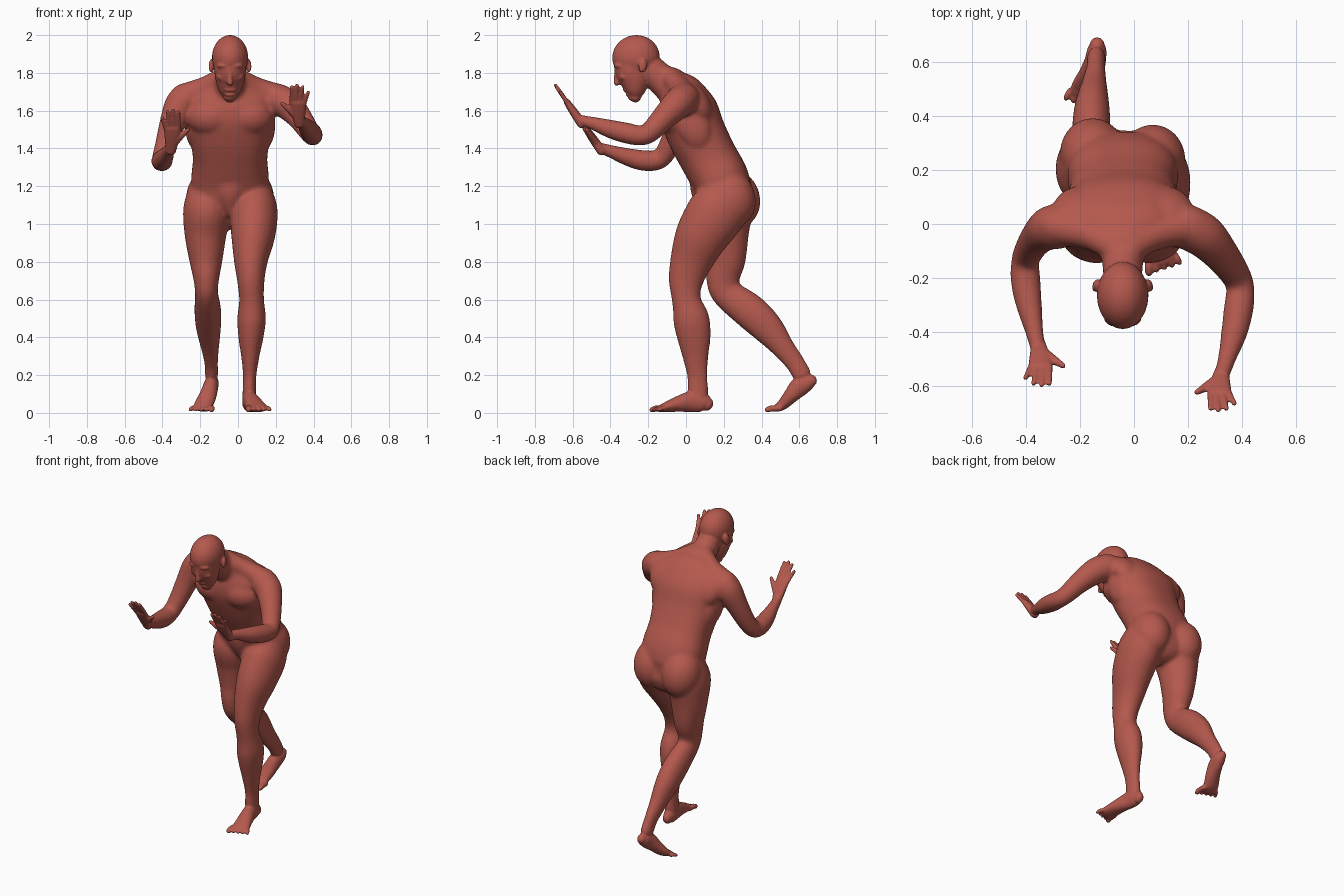
import bpy, bmesh, math
from mathutils import Vector, Matrix

bm = bmesh.new()
CX = -0.042          # body centre line


def spline(p, steps=5):
    """Catmull-Rom through tuples of (x, y, z, ra, rb)."""
    out = []
    for i in range(len(p) - 1):
        a, b, c, d = p[max(i - 1, 0)], p[i], p[i + 1], p[min(i + 2, len(p) - 1)]
        for s in range(steps):
            t = s / steps
            out.append([0.5 * (2 * B + (C - A) * t + (2 * A - 5 * B + 4 * C - D) * t * t
                               + (3 * B - A - 3 * C + D) * t ** 3)
                        for A, B, C, D in zip(a, b, c, d)])
    return out + [list(p[-1])]


def tube(secs, ref=(1, 0, 0), power=2.0, sides=24):
    """Rounded loft through elliptical sections square to the path."""
    secs = [s if len(s) == 5 else (*s, s[3]) for s in secs]
    pts = spline(secs)
    n = len(pts)
    rings = []
    for i, s in enumerate(pts):
        t = (Vector(pts[min(i + 1, n - 1)][:3]) - Vector(pts[max(i - 1, 0)][:3])).normalized()
        rings.append((Vector(s[:3]), t, s[3], s[4]))

    def cap(r, sign):
        c, t, a, b = r
        m = min(a, b)
        return [(c + t * sign * m * math.sin(k), t, a * math.cos(k), b * math.cos(k))
                for k in (0.5, 1.0, 1.35)]
    rings = cap(rings[0], -1)[::-1] + rings + cap(rings[-1], 1)
    loops = []
    for c, t, a, b in rings:
        u = Vector(ref)
        u = (u - t * u.dot(t)).normalized()
        v = t.cross(u)
        loop = []
        for k in range(sides):
            q = 2 * math.pi * k / sides
            co, si = math.cos(q), math.sin(q)
            f = (abs(co) ** power + abs(si) ** power) ** (-1 / power)
            loop.append(bm.verts.new(c + u * a * co * f + v * b * si * f))
        loops.append(loop)
    for A, B in zip(loops, loops[1:]):
        for k in range(sides):
            j = (k + 1) % sides
            bm.faces.new((A[k], A[j], B[j], B[k]))
    bm.faces.new(loops[0][::-1])
    bm.faces.new(loops[-1])


def ball(c, r, tilt=0.0, turn=0.0):
    m = (Matrix.Translation(c) @ Matrix.Rotation(turn, 4, 'Z') @ Matrix.Rotation(tilt, 4, 'X')
         @ Matrix.Diagonal((*r, 1)))
    bmesh.ops.create_uvsphere(bm, u_segments=24, v_segments=16, radius=1, matrix=m)


def fuse(obj, voxel, iterations):
    """Union all overlapping parts of the object and soften the seams."""
    rm = obj.modifiers.new("fuse", 'REMESH')
    rm.mode = 'VOXEL'
    rm.voxel_size = voxel
    rm.use_smooth_shade = True
    sm = obj.modifiers.new("soften", 'SMOOTH')
    sm.factor = 0.5
    sm.iterations = iterations
    bpy.context.view_layer.objects.active = obj
    obj.select_set(True)
    for m in ("fuse", "soften"):
        bpy.ops.object.modifier_apply(modifier=m)


# torso, leaning forward
tube([(CX, .23, 1.09, .15, .12), (CX, .205, 1.15, .19, .145), (CX, .18, 1.24, .205, .152),
      (CX, .12, 1.35, .197, .152), (CX, .055, 1.48, .215, .156), (CX, .01, 1.60, .232, .156),
      (CX, -.03, 1.70, .20, .118), (CX, -.07, 1.76, .11, .07)], power=2.4, sides=36)
# lower belly wedge down to the groin
tube([(CX, .12, 1.27, .15, .10), (CX, .13, 1.18, .10, .105), (CX, .165, 1.09, .045, .095)])
# neck
tube([(CX, -.06, 1.70, .09, .09), (CX, -.13, 1.765, .078, .082), (CX, -.21, 1.84, .072, .078)])
# chest, shoulder blades, buttocks, trapezius
for s in (-1, 1):
    ball((CX + s * .105, -.05, 1.565), (.125, .095, .10), .4, s * .15)
    ball((CX + s * .15, .055, 1.64), (.11, .07, .12), .55)
    ball((CX + s * .185, .035, 1.53), (.055, .09, .14), .4)
    ball((CX + s * .112, .25 - s * .012, 1.135), (.122, .13, .155), .3)
    tube([(CX + s * .03, -.09, 1.785, .05), (CX + s * .13, -.035, 1.722, .06),
          (CX + s * .25, -.01, 1.675, .068)], ref=(0, 0, 1))

# front leg (+x) and back leg (-x)
tube([(.075, .20, 1.17, .105, .12), (.085, .165, 1.07, .125, .155), (.08, .085, .94, .117, .142),
      (.068, .03, .81, .091, .115), (.068, .0, .70, .073, .093), (.072, .002, .60, .066, .077),
      (.072, .027, .50, .076, .096), (.068, .042, .40, .067, .09), (.065, .05, .30, .049, .07),
      (.062, .06, .20, .036, .055), (.06, .063, .12, .036, .056), (.06, .068, .07, .038, .05)])
tube([(-.155, .225, 1.17, .11, .12), (-.166, .205, 1.07, .125, .15), (-.172, .21, .94, .111, .123),
      (-.17, .21, .81, .089, .106), (-.168, .195, .71, .069, .089), (-.167, .215, .635, .061, .082),
      (-.16, .335, .54, .071, .094), (-.156, .43, .45, .066, .086), (-.148, .515, .345, .048, .062),
      (-.142, .577, .265, .036, .053), (-.14, .615, .20, .036, .052)])

# arms
tube([(.195, -.01, 1.665, .084), (.26, -.045, 1.635, .082), (.325, -.115, 1.565, .067),
      (.378, -.19, 1.487, .056), (.395, -.238, 1.468, .053), (.390, -.305, 1.479, .056),
      (.373, -.40, 1.503, .05), (.345, -.50, 1.535, .035), (.325, -.565, 1.55, .03)])
tube([(-.28, -.01, 1.66, .084), (-.312, -.015, 1.62, .082), (-.352, -.045, 1.52, .067),
      (-.385, -.09, 1.41, .057), (-.404, -.14, 1.343, .053), (-.402, -.215, 1.335, .056),
      (-.39, -.30, 1.352, .049), (-.37, -.40, 1.385, .035), (-.357, -.46, 1.405, .03)])

# first pass: blend the trunk and limbs
bmesh.ops.recalc_face_normals(bm, faces=bm.faces)
mesh = bpy.data.meshes.new("body")
bm.to_mesh(mesh)
bm.free()
body = bpy.data.objects.new("body", mesh)
bpy.context.collection.objects.link(body)
fuse(body, 0.009, 16)
bm = bmesh.new()
bm.from_mesh(body.data)

# head: cranium, face, nose, brows, lips, chin, ears
ball((CX, -.265, 1.883), (.096, .126, .117), .15)
tube([(CX, -.272, 1.87, .089, .113), (CX, -.284, 1.82, .085, .096), (CX, -.272, 1.76, .076, .082),
      (CX, -.268, 1.705, .058, .056), (CX, -.268, 1.675, .038, .032)])
tube([(CX, -.368, 1.81, .010, .012), (CX, -.368, 1.775, .012, .014), (CX, -.366, 1.748, .018, .016)])
ball((CX, -.320, 1.710), (.032, .014, .010))
ball((CX, -.306, 1.685), (.029, .014, .010))
ball((CX, -.285, 1.672), (.026, .022, .02))
for s in (-1, 1):
    ball((CX + s * .036, -.352, 1.838), (.036, .028, .016), 0, s * .35)
    ball((CX + s * .04, -.33, 1.78), (.032, .024, .024))
    ball((CX + s * .098, -.228, 1.838), (.014, .024, .037), -.2, s * .3)

# feet
tube([(.058, .115, .045, .028, .036), (.058, .09, .055, .036, .05), (.066, .03, .06, .04, .056),
      (.085, -.05, .045, .049, .04), (.1, -.11, .029, .056, .026), (.106, -.135, .023, .053, .02)])
tube([(-.137, .665, .172, .028, .032), (-.138, .645, .162, .036, .043), (-.145, .60, .137, .04, .052),
      (-.16, .555, .09, .046, .04), (-.18, .515, .047, .05, .03), (-.188, .485, .028, .052, .022)])


def toes(x, y, side):
    for i in range(5):
        off = (i - 2) * .0235 * side
        r = .017 if i == 0 else .0125
        tube([(x + off, y + .02, .024, r), (x + off * 1.12 + .003 * side, y - .02 + .006 * i, .024, r),
              (x + off * 1.2 + .006 * side, y - .044 + .009 * i, .017, r * .9)], sides=12)


toes(.106, -.135, 1)
toes(-.19, .475, -1)


def hand(wrist, side, lean, up):
    """Raised open hand, palm forward; thumb towards the body."""
    w = Vector(wrist)

    def at(x, f, r, rb=None):
        return (*(w + Vector((x * side, lean * f, up * f))), r, rb or r)
    tube([at(0, -.1, .027, .025), at(-.006, .25, .04, .022), at(-.008, .5, .046, .017)], power=2.5)
    for i, (tip, f) in enumerate([(-.040, .93), (-.012, .97), (.018, .93), (.048, .78)]):
        x = -.041 + i * .0222
        tube([at(x, .45, .0125), at((x + tip) / 2, (.5 + f) / 2, .012), at(tip, f, .010)], sides=12)
    tube([at(-.02, .12, .021), at(-.06, .32, .0165), at(-.092, .46, .011)], sides=12)


hand((.325, -.565, 1.55), 1, -.13, .19)
hand((-.355, -.462, 1.408), -1, -.14, .20)

# second pass: join head, hands and feet to the body
bm.to_mesh(body.data)
bm.free()
fuse(body, 0.006, 4)

skin = bpy.data.materials.new("terracotta red")
skin.diffuse_color = (0.46, 0.10, 0.075, 1)
body.data.materials.clear()
body.data.materials.append(skin)
for p in body.data.polygons:
    p.material_index = 0
    p.use_smooth = True
